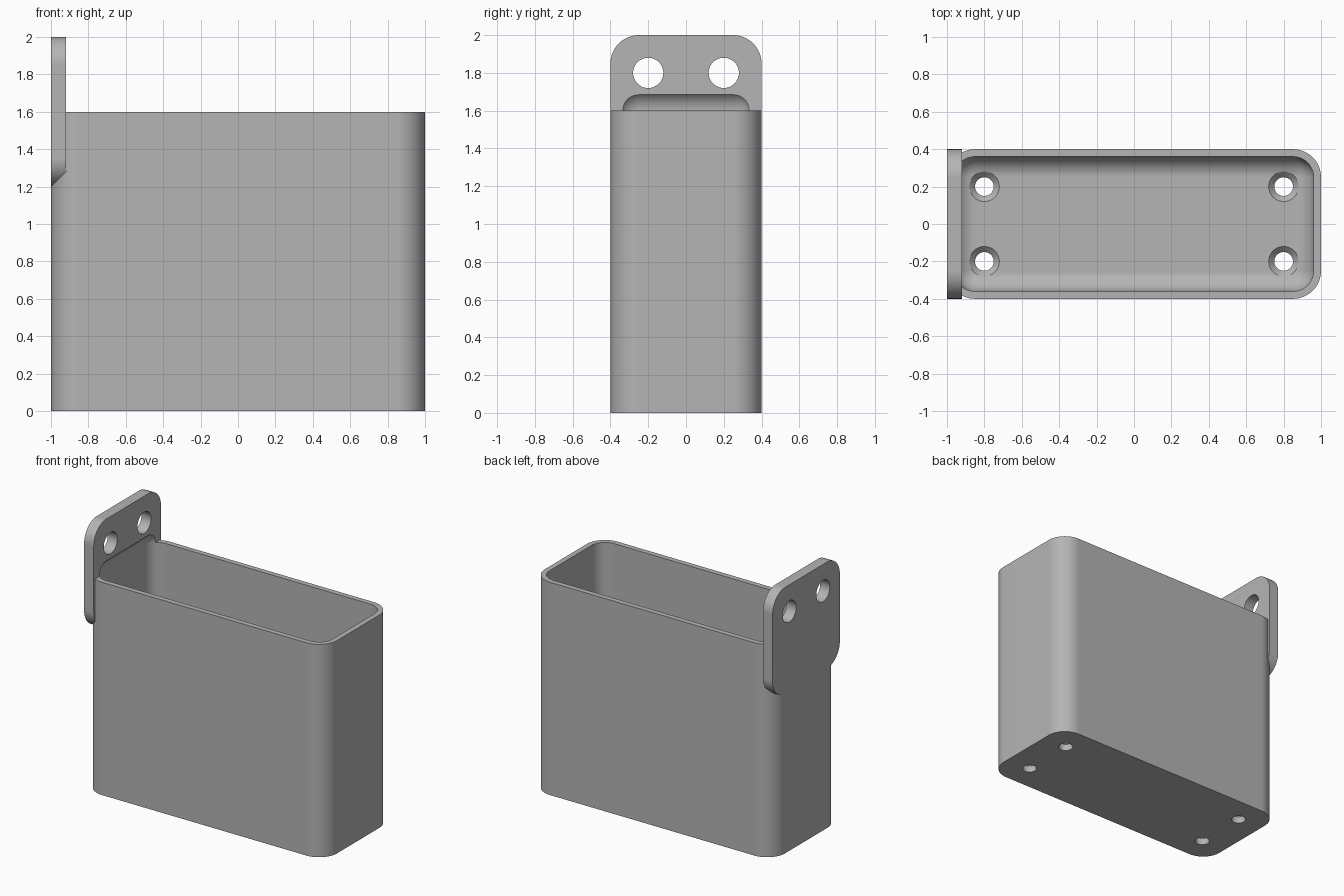
import bpy
import bmesh
from mathutils import Matrix, Vector

old = bpy.data.objects.get("Cube")
if old:
    bpy.data.objects.remove(old, do_unlink=True)

WALL, FLOOR, RIM = 0.04, 0.08, 1.6
OUTER_R = 0.15
INNER_R = OUTER_R - WALL

grey = bpy.data.materials.new("plain grey")
grey.use_nodes = True
colour = (0.46, 0.46, 0.46, 1)
grey.diffuse_color = colour
grey.node_tree.nodes["Principled BSDF"].inputs["Base Color"].default_value = colour


def add_object(name, bm):
    bmesh.ops.recalc_face_normals(bm, faces=bm.faces)
    mesh = bpy.data.meshes.new(name)
    bm.to_mesh(mesh)
    bm.free()
    mesh.materials.append(grey)
    obj = bpy.data.objects.new(name, mesh)
    bpy.context.collection.objects.link(obj)
    return obj


def rounded_box(name, low, high, radius, axis=None):
    """Box with the edges along one axis rounded, or all edges if axis is None."""
    low, high = Vector(low), Vector(high)
    bm = bmesh.new()
    bmesh.ops.create_cube(bm, size=1, matrix=Matrix.Translation((low + high) / 2)
                          @ Matrix.Diagonal((*(high - low), 1)))
    edges = [e for e in bm.edges if axis is None
             or abs((e.verts[0].co - e.verts[1].co)[axis]) > 0.001]
    bmesh.ops.bevel(bm, geom=edges, offset=radius, segments=12, profile=0.5,
                    affect='EDGES', clamp_overlap=True)
    return add_object(name, bm)


def lathe(name, profile, matrix):
    """Solid of revolution about z from (radius, height) points, then placed."""
    bm = bmesh.new()
    verts = [bm.verts.new((r, 0, z)) for r, z in profile]
    edges = [bm.edges.new(pair) for pair in zip(verts, verts[1:])]
    bmesh.ops.spin(bm, geom=verts + edges, axis=(0, 0, 1), cent=(0, 0, 0),
                   angle=6.283185307, steps=48)
    bmesh.ops.remove_doubles(bm, verts=bm.verts, dist=0.0001)
    bmesh.ops.transform(bm, matrix=matrix, verts=bm.verts)
    return add_object(name, bm)


def combine(target, tool, operation):
    mod = target.modifiers.new("combine", 'BOOLEAN')
    mod.operation, mod.solver, mod.object = operation, 'EXACT', tool
    bpy.ops.object.select_all(action='DESELECT')
    bpy.context.view_layer.objects.active = target
    target.select_set(True)
    bpy.ops.object.modifier_apply(modifier=mod.name)
    bpy.data.objects.remove(tool, do_unlink=True)


# Outer shell and the upright mounting plate
holder = rounded_box("wall_mounted_bin", (-1, -0.4, 0), (1, 0.4, RIM), OUTER_R, axis=2)
plate = rounded_box("mounting_plate", (-1, -0.4, 1.2), (-0.92, 0.4, 2), OUTER_R, axis=0)
combine(holder, plate, 'UNION')

# Cavity with rounded floor; its rounded top scoops into the plate
cavity = rounded_box("cavity", (-1 + WALL, -0.4 + WALL, FLOOR),
                     (1 - WALL, 0.4 - WALL, RIM + INNER_R), INNER_R)
combine(holder, cavity, 'DIFFERENCE')

# Countersunk floor holes and straight plate holes
sink = [(0, -0.1), (0.05, -0.1), (0.05, FLOOR - 0.03), (0.08, FLOOR),
        (0.08, FLOOR + 0.1), (0, FLOOR + 0.1)]
straight = [(0, -0.1), (0.08, -0.1), (0.08, 0.1), (0, 0.1)]
for y in (-0.2, 0.2):
    for x in (-0.8, 0.8):
        combine(holder, lathe("floor_hole", sink, Matrix.Translation((x, y, 0))),
                'DIFFERENCE')
    across = Matrix.Translation((-0.96, y, 1.8)) @ Matrix.Rotation(1.570796, 4, 'Y')
    combine(holder, lathe("plate_hole", straight, across), 'DIFFERENCE')

# Smooth rounds with crisp edges and even flat faces
bpy.ops.object.shade_smooth_by_angle(angle=0.5)
normals = holder.modifiers.new("even_normals", 'WEIGHTED_NORMAL')
normals.keep_sharp = True
